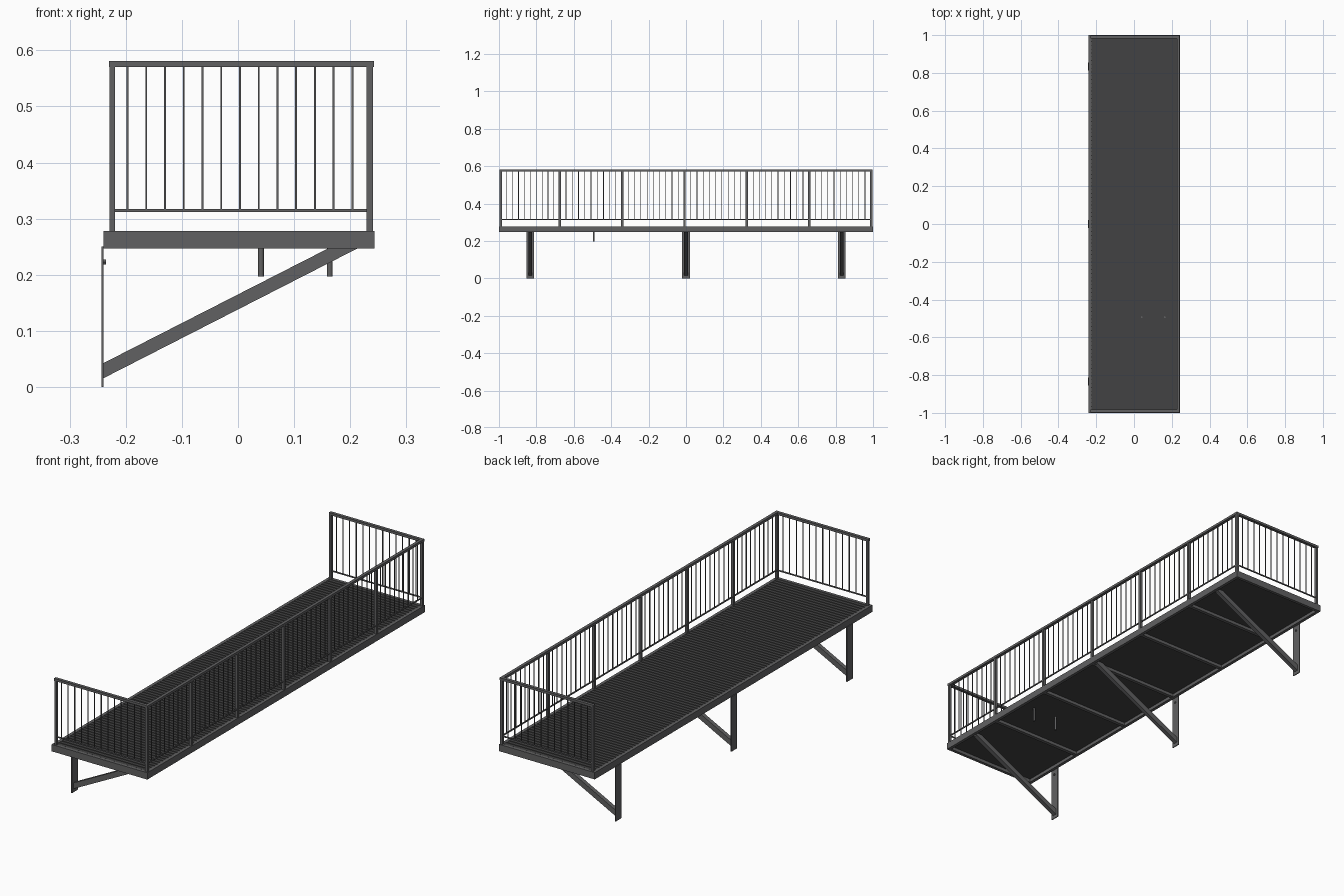
import bpy, bmesh, math
from mathutils import Matrix, Vector

if "Cube" in bpy.data.objects:
    bpy.data.objects.remove(bpy.data.objects["Cube"])


def material(name, v):
    m = bpy.data.materials.new(name)
    m.diffuse_color = (v, v, v * 1.02, 1)
    m.use_nodes = True
    m.node_tree.nodes["Principled BSDF"].inputs["Base Color"].default_value = m.diffuse_color
    return m


STEEL = material("grey steel", 0.12)
DECK = material("dark decking", 0.055)


def finish(name, bm, mat):
    bmesh.ops.recalc_face_normals(bm, faces=bm.faces)
    me = bpy.data.meshes.new(name)
    bm.to_mesh(me)
    bm.free()
    me.materials.append(mat)
    ob = bpy.data.objects.new(name, me)
    bpy.context.collection.objects.link(ob)
    return ob


def boxes(name, items, mat=STEEL):
    """One object from boxes given as (x0, x1, y0, y1, z0, z1)."""
    bm = bmesh.new()
    for x0, x1, y0, y1, z0, z1 in items:
        mt = Matrix.Translation(((x0 + x1) / 2, (y0 + y1) / 2, (z0 + z1) / 2))
        mt = mt @ Matrix.Diagonal((x1 - x0, y1 - y0, z1 - z0, 1))
        bmesh.ops.create_cube(bm, size=1, matrix=mt)
    return finish(name, bm, mat)


def cylinder(name, centre, r, depth, axis, sides, mat=STEEL):
    bm = bmesh.new()
    rot = Vector((0, 0, 1)).rotation_difference(Vector(axis)).to_matrix().to_4x4()
    bmesh.ops.create_cone(bm, cap_ends=True, segments=sides, radius1=r, radius2=r,
                          depth=depth, matrix=Matrix.Translation(centre) @ rot)
    return finish(name, bm, mat)


# Platform frame and cross joists
B, T = 0.247, 0.278
W = 0.014
boxes("frame_rim", [
    (-0.240, -0.240 + W, -1, 1, B, T), (0.243 - W, 0.243, -1, 1, B, T),
    (-0.240 + W, 0.243 - W, -1, -1 + W, B, T), (-0.240 + W, 0.243 - W, 1 - W, 1, B, T)])
inner = [i / 3 - 0.008 for i in range(-2, 3)]
boxes("cross_joists", [(-0.227, 0.230, y - 0.008, y + 0.008, B + 0.001, 0.266) for y in inner])

# Decking: backing sheet with slats running across
boxes("deck_sheet", [(-0.227, 0.230, -0.987, 0.987, 0.262, 0.270)], DECK)
n = 98
p = 1.972 / n
boxes("deck_slats", [(-0.226, 0.229, -0.986 + i * p + 0.002, -0.986 + (i + 1) * p - 0.002,
                      0.269, 0.277) for i in range(n)], DECK)

# Railing posts
R0, R1 = 0.229, 0.241
ends = [-0.99, 0.99]
posts = [(R0, R1, y - 0.006, y + 0.006, T - 0.003, 0.572) for y in ends + inner]
posts += [(-0.229, -0.219, y - 0.006, y + 0.006, T - 0.003, 0.572) for y in ends]
boxes("railing_posts", posts)

# Top and bottom rails
boxes("top_rails", [(R0 - 0.001, 0.242, -0.997, 0.997, 0.570, 0.581)]
      + [(-0.230, R0, y - 0.007, y + 0.007, 0.570, 0.581) for y in ends])
boxes("bottom_rails", [(0.2325, 0.2375, -0.99, 0.99, 0.312, 0.317)]
      + [(-0.22, R0, y - 0.0025, y + 0.0025, 0.312, 0.317) for y in ends])

# Balusters
h = 0.0016
bars = []
line = [ends[0]] + inner + [ends[1]]
for a, b in zip(line, line[1:]):
    for k in range(1, 10):
        y = a + (b - a) * k / 10
        bars.append((0.235 - h, 0.235 + h, y - h, y + h, 0.315, 0.572))
for y in ends:
    for k in range(13):
        x = -0.197 + k * 0.0334
        bars.append((x - h, x + h, y - h, y + h, 0.315, 0.572))
boxes("balusters", bars)

# Wall brackets: plate, bolt and diagonal brace
for i, y in enumerate((-0.833, 0, 0.833)):
    boxes(f"wall_plate_{i}", [(-0.2435, -0.2395, y - 0.021, y + 0.021, 0, 0.25)])
    cylinder(f"bolt_{i}", (-0.2385, y, 0.223), 0.005, 0.006, (1, 0, 0), 6)
    bm = bmesh.new()
    profile = [(-0.241, 0.015), (0.213, 0.247), (0.219, 0.25), (0.219, 0.263),
               (0.192, 0.263), (-0.241, 0.042)]
    f = bm.faces.new([bm.verts.new((x, y - 0.0095, z)) for x, z in profile])
    ext = bmesh.ops.extrude_face_region(bm, geom=[f])["geom"]
    bmesh.ops.translate(bm, vec=(0, 0.019, 0),
                        verts=[v for v in ext if isinstance(v, bmesh.types.BMVert)])
    finish(f"diagonal_brace_{i}", bm, STEEL)

# Drain pipes
for i, x in enumerate((0.041, 0.1635)):
    pipe = cylinder(f"drain_pipe_{i}", (x, -0.493, 0.2375), 0.005, 0.081, (0, 0, 1), 16)
    for poly in pipe.data.polygons:
        poly.use_smooth = abs(poly.normal.z) < 0.5
